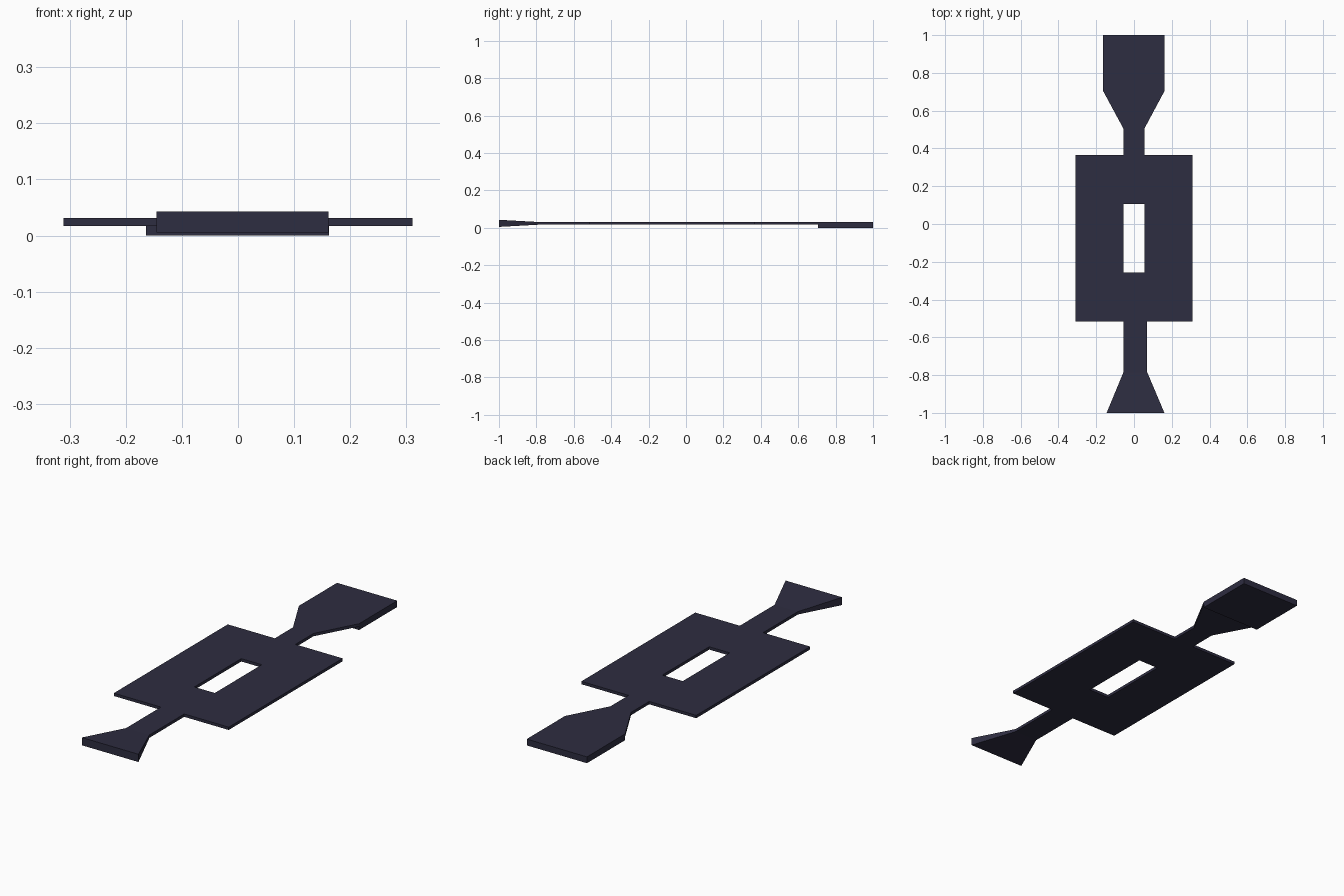
import bpy, bmesh

if "Cube" in bpy.data.objects:
    bpy.data.objects.remove(bpy.data.objects["Cube"])

navy = bpy.data.materials.new("dark navy")
navy.diffuse_color = (0.027, 0.026, 0.052, 1)
navy.use_nodes = True
navy.node_tree.nodes["Principled BSDF"].inputs["Base Color"].default_value = navy.diffuse_color

Z0, Z1 = 0.017, 0.031  # thin sheet bottom and top


def finish(name, bm):
    bmesh.ops.recalc_face_normals(bm, faces=bm.faces)
    mesh = bpy.data.meshes.new(name)
    bm.to_mesh(mesh)
    bm.free()
    mesh.materials.append(navy)
    bpy.context.collection.objects.link(bpy.data.objects.new(name, mesh))


def loft(name, rows):
    """Skin rectangular sections (y, x0, x1, z0, z1) running along y."""
    bm = bmesh.new()
    rings = [[bm.verts.new(p) for p in ((a, y, c), (b, y, c), (b, y, d), (a, y, d))]
             for y, a, b, c, d in rows]
    for r, s in zip(rings, rings[1:]):
        for i in range(4):
            j = (i + 1) % 4
            bm.faces.new((r[i], r[j], s[j], s[i]))
    bm.faces.new(rings[0])
    bm.faces.new(rings[-1])
    finish(name, bm)


def frame(name, outer, inner):
    """Flat plate with a rectangular window; rectangles are (x0, x1, y0, y1)."""
    bm = bmesh.new()

    def ring(rect, z):
        a, b, c, d = rect
        return [bm.verts.new((x, y, z)) for x, y in ((a, c), (b, c), (b, d), (a, d))]

    loops = [ring(outer, Z0), ring(outer, Z1), ring(inner, Z1), ring(inner, Z0)]
    for k in range(4):
        r, s = loops[k], loops[(k + 1) % 4]
        for i in range(4):
            j = (i + 1) % 4
            bm.faces.new((r[i], r[j], s[j], s[i]))
    finish(name, bm)


# Central plate with its window
frame("central_plate", (-0.311, 0.311, -0.516, 0.365), (-0.056, 0.055, -0.258, 0.105))

# Front strap flaring into a thicker end
loft("front_flare", [(-1.0, -0.145, 0.161, 0.005, 0.043),
                     (-0.785, -0.056, 0.070, Z0, Z1),
                     (-0.516, -0.056, 0.070, Z0, Z1)])

# Back strap widening towards the pad
loft("back_strap", [(0.365, -0.056, 0.055, Z0, Z1),
                    (0.505, -0.056, 0.055, Z0, Z1),
                    (0.705, -0.164, 0.162, Z0, Z1)])

# Thick rectangular back pad, stepping down below the strap
loft("back_pad", [(0.705, -0.164, 0.162, 0, Z1),
                  (1.0, -0.164, 0.162, 0, Z1)])
